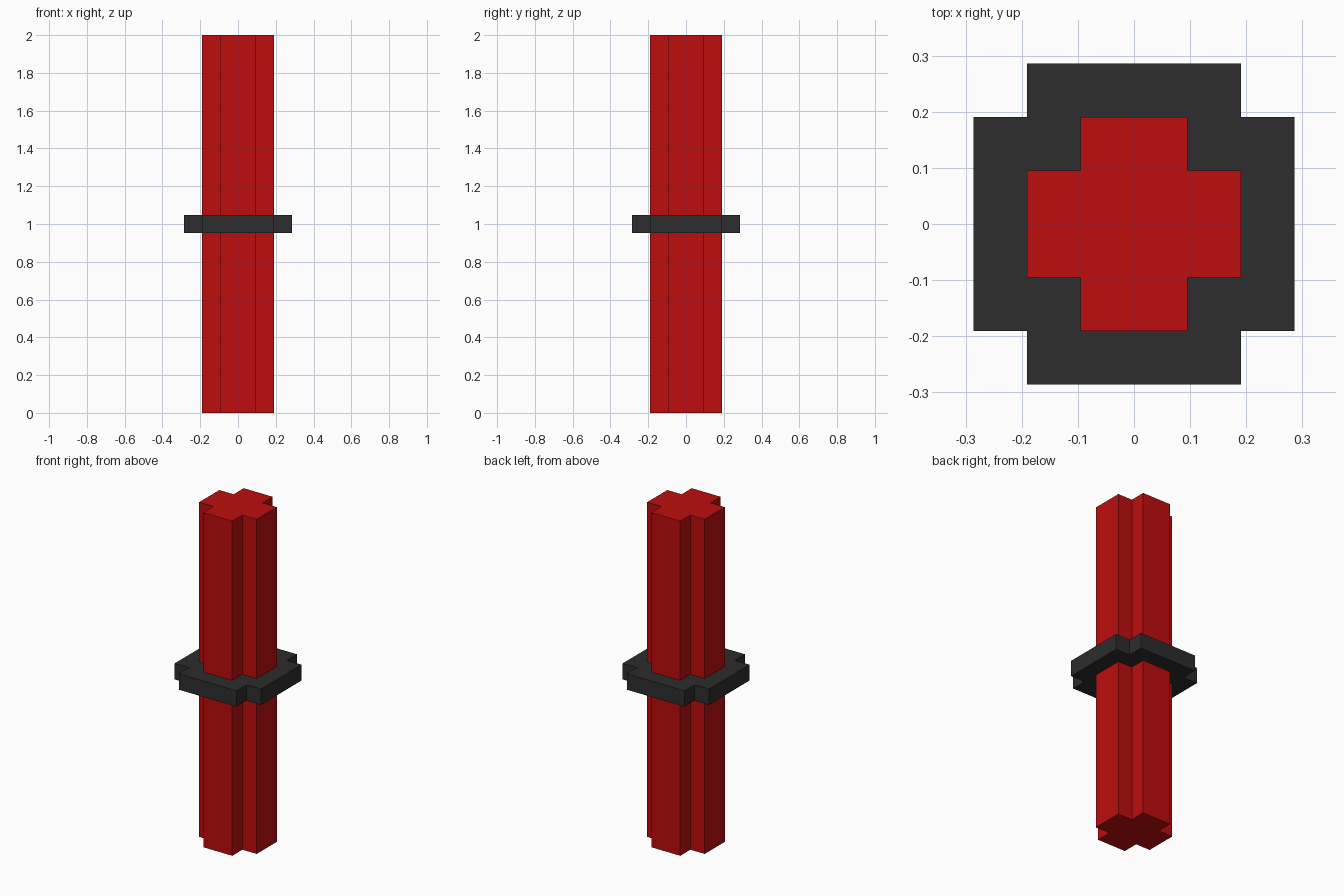
import bpy
import bmesh

cube = bpy.data.objects.get("Cube")
if cube:
    bpy.data.objects.remove(cube, do_unlink=True)

U = 2 / 21  # block unit


def make_material(name, color):
    mat = bpy.data.materials.new(name)
    mat.use_nodes = True
    mat.diffuse_color = color
    bsdf = next(n for n in mat.node_tree.nodes if n.type == "BSDF_PRINCIPLED")
    bsdf.inputs["Base Color"].default_value = color
    return mat


def cross_prism(name, inner, outer, z0, z1, mat):
    """Extrude a plus-shaped outline from z0 to z1."""
    corner = [(outer, -inner), (outer, inner), (inner, inner)]
    outline = []
    for _ in range(4):
        outline += corner
        corner = [(-y, x) for x, y in corner]  # quarter turn
    bm = bmesh.new()
    base = bm.faces.new([bm.verts.new((x, y, z0)) for x, y in outline])
    top = bmesh.ops.extrude_face_region(bm, geom=[base], use_keep_orig=True)["geom"]
    bmesh.ops.translate(bm, vec=(0, 0, z1 - z0),
                        verts=[g for g in top if isinstance(g, bmesh.types.BMVert)])
    bmesh.ops.recalc_face_normals(bm, faces=bm.faces)
    mesh = bpy.data.meshes.new(name)
    bm.to_mesh(mesh)
    bm.free()
    mesh.materials.append(mat)
    obj = bpy.data.objects.new(name, mesh)
    bpy.context.collection.objects.link(obj)
    return obj


red = make_material("red", (0.51, 0.004, 0.004, 1))
charcoal = make_material("charcoal", (0.026, 0.026, 0.026, 1))

# Full-height post and the collar around its middle
cross_prism("post", U, 2 * U, 0, 21 * U, red)
cross_prism("collar", 2 * U, 3 * U, 10 * U, 11 * U, charcoal)
